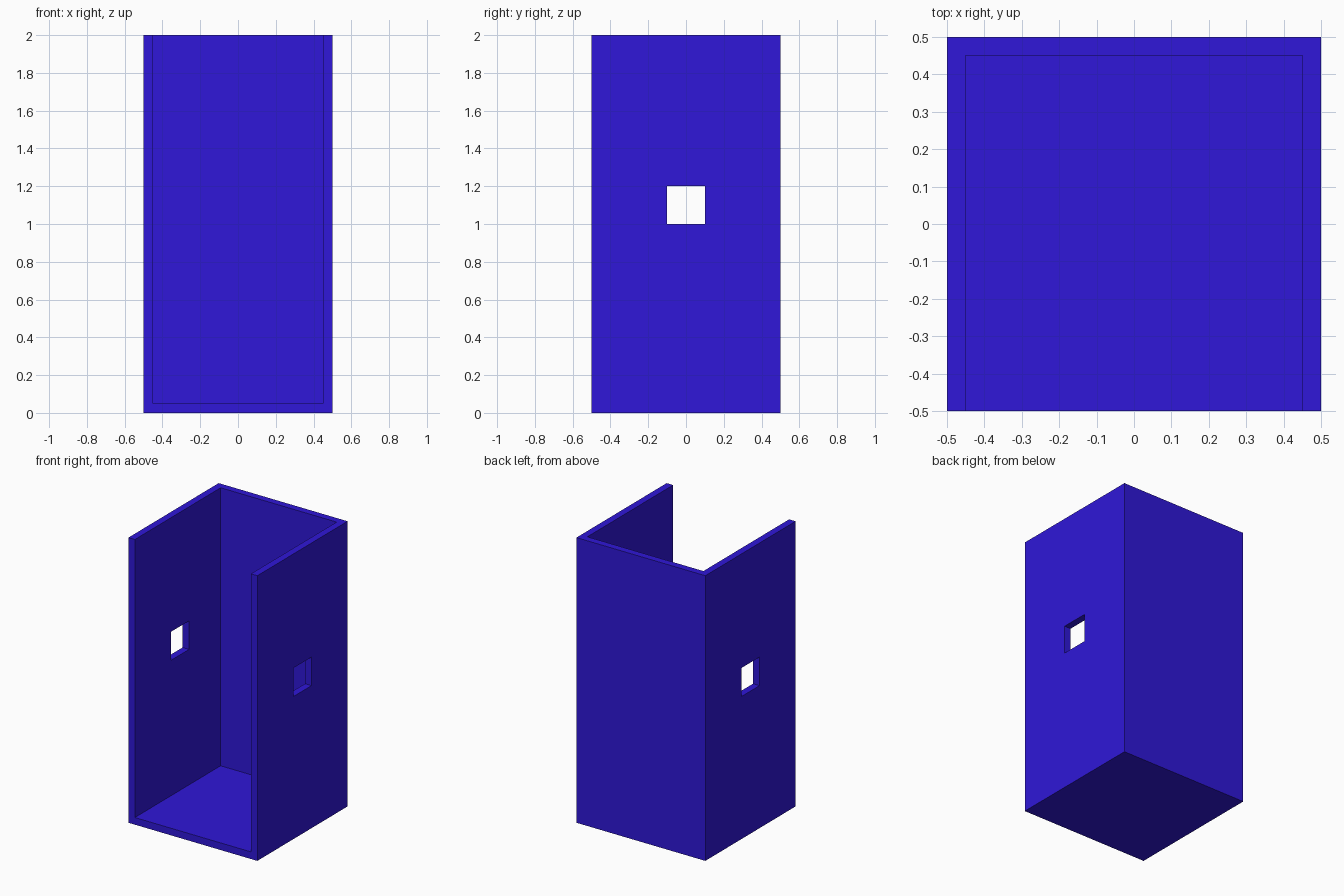
import bpy
import bmesh
from mathutils import Vector

cube = bpy.data.objects.get("Cube")
if cube:
    bpy.data.objects.remove(cube, do_unlink=True)

WALL = 0.05
COLOUR = (0.029, 0.0086, 0.686, 1.0)

blue = bpy.data.materials.new("deep_blue")
blue.use_nodes = True
blue.diffuse_color = COLOUR
blue.node_tree.nodes["Principled BSDF"].inputs["Base Color"].default_value = COLOUR


def box(name, low, high):
    """Flat-shaded box between two opposite corners."""
    low, high = Vector(low), Vector(high)
    bm = bmesh.new()
    bmesh.ops.create_cube(bm, size=1)
    bmesh.ops.scale(bm, vec=high - low, verts=bm.verts)
    bmesh.ops.translate(bm, vec=(low + high) / 2, verts=bm.verts)
    mesh = bpy.data.meshes.new(name)
    bm.to_mesh(mesh)
    bm.free()
    mesh.materials.append(blue)
    obj = bpy.data.objects.new(name, mesh)
    bpy.context.collection.objects.link(obj)
    return obj


def cut(target, cutter):
    """Subtract a hidden cutter from the target."""
    mod = target.modifiers.new(cutter.name, 'BOOLEAN')
    mod.operation = 'DIFFERENCE'
    mod.solver = 'EXACT'
    mod.object = cutter
    cutter.hide_render = True
    cutter.display_type = 'WIRE'
    cutter.hide_set(True)


# Booth: floor, back wall and two side walls in one shell
booth = box("booth_shell", (-0.5, -0.5, 0), (0.5, 0.5, 2))

# Interior, open at the front and top
cut(booth, box("interior_cutter", (-0.5 + WALL, -0.7, WALL), (0.5 - WALL, 0.5 - WALL, 2.2)))

# Square window through both side walls
cut(booth, box("window_cutter", (-0.7, -0.1, 1.0), (0.7, 0.1, 1.2)))
